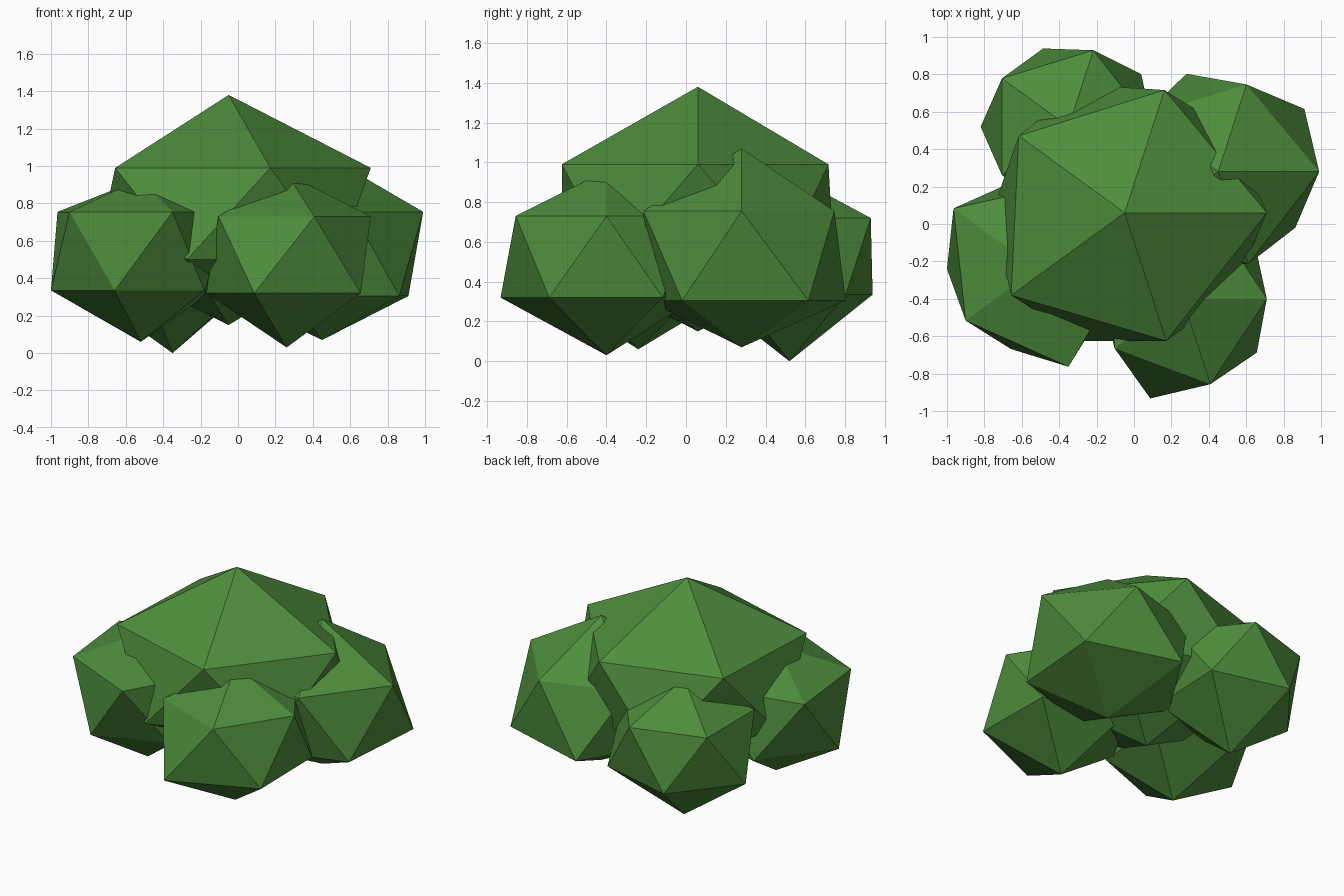
import bpy
import bmesh
import math

default_cube = bpy.data.objects.get("Cube")
if default_cube:
    bpy.data.objects.remove(default_cube, do_unlink=True)

# Leaf colour shared by every clump
leaf_green = bpy.data.materials.new("leaf_green")
leaf_colour = (0.075, 0.265, 0.045, 1.0)
leaf_green.use_nodes = True
leaf_green.diffuse_color = leaf_colour
shader = leaf_green.node_tree.nodes["Principled BSDF"]
shader.inputs["Base Color"].default_value = leaf_colour
shader.inputs["Roughness"].default_value = 0.9


def leaf_clump(name, centre, heights, upper_radii, lower_radii):
    """Irregular twenty-sided clump: heights run bottom, lower ring, upper ring, top.
    Ring radii run counter-clockwise; the lower ring is turned half a step."""
    bottom, lower, upper, top = heights
    step = math.tau / 5
    bm = bmesh.new()
    bmesh.ops.create_icosphere(bm, subdivisions=1, radius=1)
    for vert in bm.verts:
        x, y, z = vert.co
        if abs(z) > 0.9:
            vert.co = (centre[0], centre[1], top if z > 0 else bottom)
            continue
        # Snap each ring corner to its own radius
        is_upper = z > 0
        turn = 0 if is_upper else step / 2
        index = round((math.atan2(y, x) - turn) / step) % 5
        radius = (upper_radii if is_upper else lower_radii)[index]
        angle = index * step + turn
        vert.co = (centre[0] + radius * math.cos(angle),
                   centre[1] + radius * math.sin(angle),
                   upper if is_upper else lower)
    bmesh.ops.recalc_face_normals(bm, faces=bm.faces)
    mesh = bpy.data.meshes.new(name)
    bm.to_mesh(mesh)
    bm.free()
    mesh.materials.append(leaf_green)
    clump = bpy.data.objects.new(name, mesh)
    bpy.context.collection.objects.link(clump)
    return clump


# Large crown in the middle
leaf_clump("crown_clump", (-0.05, 0.06), (0.15, 0.5, 0.99, 1.38),
           (0.76, 0.69, 0.7, 0.75, 0.72), (0.72, 0.72, 0.71, 0.72, 0.72))

# Four smaller clumps around it
leaf_clump("front_left_clump", (0.26, -0.4), (0.03, 0.32, 0.73, 0.96),
           (0.45, 0.48, 0.48, 0.45, 0.48), (0.48, 0.48, 0.43, 0.56, 0.49))
leaf_clump("front_right_clump", (-0.52, -0.24), (0.06, 0.335, 0.755, 0.93),
           (0.48, 0.48, 0.55, 0.47, 0.55), (0.48, 0.48, 0.48, 0.45, 0.42))
leaf_clump("back_left_clump", (0.45, 0.28), (0.07, 0.305, 0.755, 1.07),
           (0.54, 0.49, 0.5, 0.5, 0.52), (0.57, 0.55, 0.5, 0.5, 0.51))
leaf_clump("back_right_clump", (-0.35, 0.52), (0, 0.335, 0.72, 0.94),
           (0.45, 0.43, 0.44, 0.44, 0.45), (0.48, 0.44, 0.47, 0.45, 0.45))
